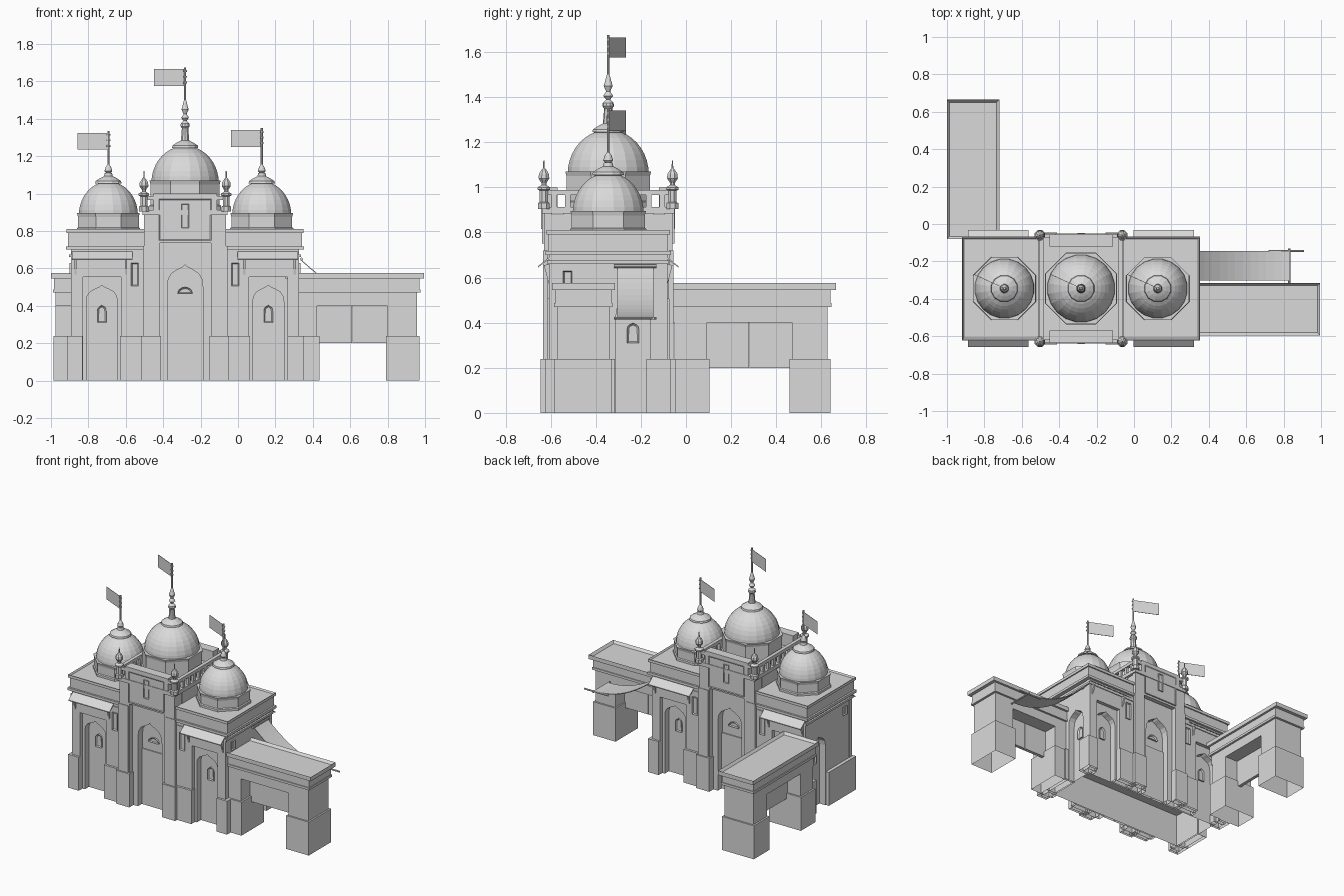
import bpy, bmesh, math
from mathutils import Vector

cube = bpy.data.objects.get("Cube")
if cube:
    bpy.data.objects.remove(cube)

stone = bpy.data.materials.new("pale_stone")
stone.use_nodes = True
stone.diffuse_color = (0.7, 0.7, 0.7, 1)
stone.node_tree.nodes["Principled BSDF"].inputs["Base Color"].default_value = (0.7, 0.7, 0.7, 1)

HALL = Vector((-0.283, -0.345, 0))   # centre of the main block
WORLD = Vector((0, 0, 0))
SIDES = (-1, 1)


def finish(name, bm, origin):
    # Parts that stand on the ground are open underneath
    ground = [f for f in bm.faces if all(v.co.z < .001 for v in f.verts)]
    bmesh.ops.delete(bm, geom=ground, context="FACES")
    mesh = bpy.data.meshes.new(name)
    bm.to_mesh(mesh)
    bm.free()
    mesh.materials.append(stone)
    obj = bpy.data.objects.new(name, mesh)
    obj.location = origin
    bpy.context.scene.collection.objects.link(obj)


def prism(name, outline, axis, start, end, rim=0, sink=0, origin=HALL):
    """Extrude a flat outline along an axis; the end face may be inset and sunk."""
    place = {"x": lambda a, b, d: (d, a, b),
             "y": lambda a, b, d: (a, d, b),
             "z": lambda a, b, d: (a, b, d)}[axis]
    bm = bmesh.new()
    near = [bm.verts.new(place(a, b, start)) for a, b in outline]
    far = [bm.verts.new(place(a, b, end)) for a, b in outline]
    bm.faces.new(near)
    cap = bm.faces.new(far)
    for i in range(len(near)):
        bm.faces.new((near[i - 1], near[i], far[i], far[i - 1]))
    bmesh.ops.recalc_face_normals(bm, faces=bm.faces)
    if rim:
        bmesh.ops.inset_region(bm, faces=[cap], thickness=rim, depth=-sink)
    finish(name, bm, origin)


def rect(a, b, c, d):
    return [(a, c), (b, c), (b, d), (a, d)]


def box(name, x, y, z, rim=0, sink=0, origin=HALL):
    prism(name, rect(*x, *y), "z", *z, rim, sink, origin)


def arch(mid, half, bottom, spring, apex):
    """Pointed arch outline, from bottom left over the apex to bottom right."""
    curve = [(1, 0), (.94, .35), (.76, .6), (.42, .78), (.12, .9)]
    left = [(mid - half * w, spring + (apex - spring) * h) for w, h in curve]
    right = [(2 * mid - a, b) for a, b in reversed(left)]
    return [(mid - half, bottom)] + left + [(mid, apex)] + right + [(mid + half, bottom)]


def wall(a, b, top, opening):
    """Wall outline with an opening that reaches the ground."""
    return [(a, 0)] + opening + [(b, 0), (b, top), (a, top)]


def doorway(mid, half, top):
    return [(mid - half, 0), (mid - half, top), (mid + half, top), (mid + half, 0)]


def lathe(name, profile, x, y, sides):
    bm = bmesh.new()
    rings = []
    for r, z in profile:
        turn = [math.tau * (i + .5) / sides for i in range(sides)]
        rings.append([bm.verts.new((x + r * math.cos(t), y + r * math.sin(t), z)) for t in turn])
    for low, high in zip(rings, rings[1:]):
        for i in range(sides):
            bm.faces.new((low[i - 1], low[i], high[i], high[i - 1]))
    bm.faces.new(rings[0][::-1])
    bm.faces.new(rings[-1])
    finish(name, bm, HALL)


def rod(name, a, b, radius, origin=HALL):
    a, b = Vector(a), Vector(b)
    bm = bmesh.new()
    bmesh.ops.create_cone(bm, cap_ends=True, segments=8, radius1=radius, radius2=radius,
                          depth=(b - a).length)
    bm.transform((b - a).to_track_quat("Z", "Y").to_matrix().to_4x4())
    bmesh.ops.translate(bm, verts=bm.verts, vec=(a + b) / 2)
    finish(name, bm, origin)


def dome(name, x, radius, base, top, drum_top):
    """Octagonal drum, faceted dome and overhanging petal cap."""
    r = radius * 1.1
    lathe(name + "_drum", [(r * 1.04, base), (r * 1.04, base + .03), (r, base + .035),
                           (r, drum_top - .02), (r * 1.03, drum_top)], x, 0, 8)
    start = drum_top - .01
    steps = [i * math.pi / 20 for i in range(10)]
    shell = [(radius * .96, start - .02)]
    shell += [(radius * math.cos(t), start + (top - start) * math.sin(t)) for t in steps]
    lathe(name, shell, x, 0, 20)
    lathe(name + "_petal_cap", [(.06, top - .012), (.073, top - .01), (.07, top + .002), (.045, top + .018),
                                (.024, top + .028), (.02, top + .045)], x, 0, 12)


def flag(name, x, bottom, tip):
    rod(name + "_pole", (x, 0, bottom), (x, 0, tip), .006)
    cloth = [(0, 0), (-.165, .075), (-.165, .078), (0, .003)]
    prism(name, [(x + a, b) for a, b in cloth], "z", tip - .1, tip - .01)
    for drop in (.02, .05, .08):
        rod(name + "_ring", (x - .01, 0, tip - drop), (x + .01, 0, tip - drop), .005)


# Cores behind the niches; the lower one is a hollow base
box("hollow_base", (-.56, .56), (-.19, .19), (0, .24))
box("side_bay_core", (-.56, .56), (-.19, .19), (.24, .72))
box("central_tower_core", (-.219, .219), (-.2, .2), (.24, .9))

# Front and back facades
for s in SIDES:
    prism("tower_facade", wall(-.219, .219, .9, doorway(0, .138, .735)), "y", s * .25, s * .285)
    prism("tower_arch", wall(-.215, .215, .88, arch(0, .095, 0, .5, .62)), "y", s * .2, s * .252)
    for side in SIDES:
        prism("door_leaf", rect(0, side * .095, 0, .4), "y", s * .19, s * .208)
    fan = [(.04 * math.cos(i * math.pi / 8), .465 + .035 * math.sin(i * math.pi / 8)) for i in range(9)]
    prism("fan_window", fan, "y", s * .19, s * .212, .008, .008)
    box("tower_parapet", (-.17, .17), (s * .225, s * .29), (.9, 1))
    prism("parapet_panel", rect(-.14, .14, .75, .97), "y", s * .28, s * .293, .008, .004)
    prism("parapet_slot", rect(-.02, .02, .815, .945), "y", s * .28, s * .297, .006, .006)

    for side in SIDES:
        mid = side * .445
        prism("bay_facade", wall(*sorted((side * .2, side * .61)), .72, doorway(mid, .102, .555)),
              "y", s * .234, s * .262)
        prism("bay_arch", wall(*sorted((side * .2, side * .605)), .7, arch(mid, .083, 0, .42, .51)),
              "y", s * .19, s * .236)
        prism("arched_window", arch(mid, .024, .31, .37, .405), "y", s * .18, s * .2, .008, .008)
        prism("slot_window", rect(side * .268 - .02, side * .268 + .02, .505, .63),
              "y", s * .25, s * .27, .008, .008)

        # Plinths step forward around the niches
        box("corner_plinth", (side * .548, side * .632), (s * .17, s * .278), (0, .24))
        box("inner_plinth", (side * .2, side * .348), (s * .2, s * .278), (0, .24))
        box("tower_plinth", (side * .13, side * .235), (s * .2, s * .3), (0, .24))
        prism("tower_pier", rect(side * .148, side * .226, .24, .72), "y", s * .27, s * .289)

        # Sloping canopies over small wall brackets
        slope = [(s * .25, .7), (s * .312, .65), (s * .312, .644), (s * .25, .69)]
        prism("canopy", slope, "x", side * .28, side * .605)
        for u in (.31, .58):
            taper = [(s * .26, .56), (s * .285, .655), (s * .26, .66)]
            prism("canopy_bracket", taper, "x", side * u, side * (u + .012))

# End walls
for side in SIDES:
    prism("end_wall", wall(-.24, .24, .72, arch(.11, .075, 0, .43, .52)), "x", side * .56, side * .608)
    prism("end_window", arch(.11, .026, .31, .37, .4), "x", side * .55, side * .57, .008, .008)
    prism("small_window", rect(-.2, -.16, .57, .63), "x", side * .6, side * .618, .008, .008)
    box("end_plinth", (side * .55, side * .632), (-.17, .03), (0, .24))

# Bay cornices with sunken roofs
for side in SIDES:
    box("bay_moulding", (side * .21, side * .62), (-.268, .268), (.66, .675))
    box("bay_ledge", (side * .21, side * .637), (-.278, .278), (.7, .718))
    box("bay_parapet", (side * .21, side * .625), (-.265, .265), (.71, .8))
    box("bay_roof_rim", (side * .21, side * .634), (-.274, .274), (.79, .81), .018, .02)

# Tower cornice, corner turrets and arcades
box("tower_cornice", (-.228, .228), (-.294, .294), (.885, .912))
for side in SIDES:
    box("arcade_rail", (side * .2, side * .225), (-.285, .285), (.965, .988))
    for i in range(9):
        v = -.24 + i * .06
        box("arcade_post", (side * .203, side * .222), (v - .012, v + .012), (.905, .975))
    for s in SIDES:
        box("short_rail", (side * .16, side * .22), (s * .272, s * .29), (.965, .988))
        lathe("corner_turret", [(.028, .905), (.028, .93), (.02, .935), (.02, .985), (.03, .99),
                                (.03, 1), (.012, 1.01), (.012, 1.02), (.026, 1.04), (.024, 1.06),
                                (.01, 1.08), (.004, 1.085), (.003, 1.12)], side * .22, s * .285, 8)

# Domes and flags
dome("central_dome", 0, .182, .905, 1.255, 1.07)
lathe("central_lantern", [(.024, 1.28), (.022, 1.3), (.018, 1.35), (.026, 1.36), (.024, 1.375),
                          (.009, 1.39), (.022, 1.405), (.009, 1.425), (.02, 1.45), (.014, 1.47),
                          (.006, 1.5)], 0, 0, 10)
flag("central_flag", 0, 1.45, 1.675)
for side, label, tip in ((-1, "right", 1.335), (1, "left", 1.35)):
    x = side * .41
    dome(label + "_dome", x, .16, .785, 1.065, .895)
    lathe(label + "_finial", [(.012, 1.09), (.008, 1.105), (.022, 1.12), (.016, 1.14), (.006, 1.155)], x, 0, 10)
    flag(label + "_flag", x, 1.14, tip)


def wing(name, along_x, middle, shift):
    """Gate wing: two pillars, a lintel, hanging leaves and a rimmed roof."""
    def block(part, along, half, z, rim=0, sink=0):
        run = (along[0] + shift, along[1] + shift)
        across = (middle - half, middle + half)
        x, y = (run, across) if along_x else (across, run)
        box(name + part, x, y, z, rim, sink, WORLD)

    for a, b in ((-.06, .105), (.46, .64)):
        block("_plinth", (a, b), .127, (0, .24))
        block("_pillar", (a + .01, b - .012), .115, (.24, .45))
    block("_lintel", (-.06, .628), .115, (.4, .55))
    block("_gate_leaf", (.08, .279), .012, (.2, .41))
    block("_gate_leaf", (.281, .48), .012, (.2, .41))
    block("_ledge", (-.07, .645), .13, (.47, .487))
    block("_fascia", (-.07, .64), .124, (.485, .55))
    block("_roof_rim", (-.08, .665), .14, (.545, .575), .02, .018)


wing("left_wing", True, -.455, .33)
wing("right_wing", False, -.86, 0)

# Sagging cloth awning beside the left wing
path = []
for i in range(13):
    t = i / 12
    path.append((.335 + .495 * t, .65 - .225 * t - .24 * t * (1 - t)))
under = [(x, z - .006) for x, z in reversed(path)]
prism("cloth_awning", path + under, "y", -.303, -.145, origin=WORLD)
rod("awning_wall_rod", (.34, -.32, .65), (.34, -.13, .65), .008, WORLD)
rod("awning_end_rod", (.83, -.32, .42), (.83, -.13, .42), .006, WORLD)
rod("awning_support", (.72, -.145, .42), (.91, -.145, .42), .006, WORLD)
